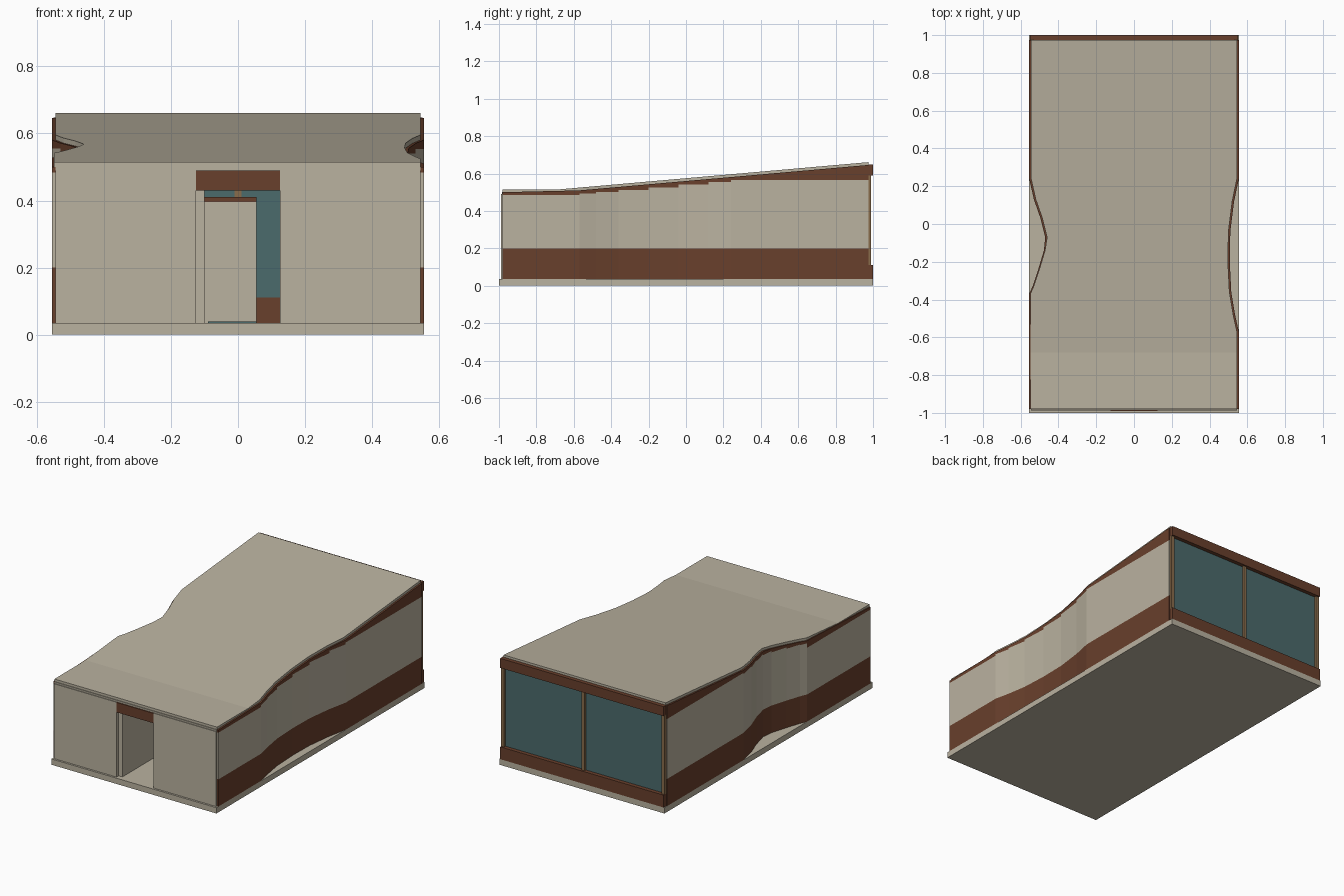
import bpy
import bmesh

cube = bpy.data.objects.get("Cube")
if cube:
    bpy.data.objects.remove(cube, do_unlink=True)


def material(name, rgb):
    mat = bpy.data.materials.new(name)
    mat.use_nodes = True
    mat.diffuse_color = (*rgb, 1)
    mat.node_tree.nodes["Principled BSDF"].inputs["Base Color"].default_value = (*rgb, 1)
    return mat


BEIGE = material("beige render", (0.49, 0.445, 0.35))
BROWN = material("dark brown timber", (0.14, 0.05, 0.025))
TEAL = material("teal glass", (0.07, 0.145, 0.15))
TAN = material("tan frame", (0.25, 0.15, 0.07))


def finish(name, bm, mats):
    bmesh.ops.recalc_face_normals(bm, faces=bm.faces)
    mesh = bpy.data.meshes.new(name)
    bm.to_mesh(mesh)
    bm.free()
    for mat in mats:
        mesh.materials.append(mat)
    obj = bpy.data.objects.new(name, mesh)
    bpy.context.collection.objects.link(obj)
    return obj


def add_prism(bm, bottom, top, index=0):
    """Closed solid between two matching rings of points."""
    low = [bm.verts.new(p) for p in bottom]
    high = [bm.verts.new(p) for p in top]
    n = len(low)
    faces = [bm.faces.new(low[::-1]), bm.faces.new(high)]
    for i in range(n):
        j = (i + 1) % n
        faces.append(bm.faces.new((low[i], low[j], high[j], high[i])))
    for f in faces:
        f.material_index = index


def box(name, x, y, z, mat):
    ring = [(x[0], y[0]), (x[1], y[0]), (x[1], y[1]), (x[0], y[1])]
    bm = bmesh.new()
    add_prism(bm, [(*p, z[0]) for p in ring], [(*p, z[1]) for p in ring])
    return finish(name, bm, [mat])


# Overall heights and the pinched plan outline, as (y, distance from centre)
FLOOR, BAND, ROOF_THICK, BREAK = 0.035, 0.2, 0.015, -0.68
FRONT, BACK, HALF = -0.98, 0.975, 0.555
LEFT_SIDE = [(FRONT, HALF), (-0.57, HALF), (-0.48, 0.535), (-0.36, 0.515),
             (-0.2, 0.507), (-0.04, 0.51), (0.12, 0.53), (0.24, HALF), (BACK, HALF)]
RIGHT_SIDE = [(FRONT, HALF), (-0.37, HALF), (-0.33, 0.537), (-0.24, 0.507),
              (-0.14, 0.477), (-0.07, 0.47), (0.03, 0.495), (0.13, 0.53),
              (0.24, HALF), (BACK, HALF)]


def roof_top(y):
    return 0.515 + max(0, y - BREAK) * 0.088


def edge(points, y):
    for (y0, x0), (y1, x1) in zip(points, points[1:]):
        if y <= y1:
            return x0 + (x1 - x0) * (y - y0) / (y1 - y0)
    return points[-1][1]


# Side walls: brown base, beige middle with a stepped top, brown fascia
def side_wall(name, points, sign):
    bm = bmesh.new()
    for (y0, x0), (y1, x1) in zip(points, points[1:]):
        ring = [(sign * x0, y0), (sign * x1, y1),
                (sign * (x1 - 0.02), y1), (sign * (x0 - 0.02), y0)]
        step = roof_top(y0) - ROOF_THICK - 0.016
        under = [roof_top(p[1]) - ROOF_THICK for p in ring]
        levels = [[FLOOR] * 4, [BAND] * 4, [step] * 4, under]
        for i, (low, high) in enumerate(zip(levels, levels[1:])):
            add_prism(bm, [(*p, z) for p, z in zip(ring, low)],
                      [(*p, z) for p, z in zip(ring, high)], 1 if i == 1 else 0)
    finish(name, bm, [BROWN, BEIGE])


side_wall("left_wall", LEFT_SIDE, 1)
side_wall("right_wall", RIGHT_SIDE, -1)


# Roof: level over the entrance, then rising to the back
def build_roof():
    ys = sorted({p[0] for p in LEFT_SIDE + RIGHT_SIDE} | {BREAK})
    bm = bmesh.new()
    rows = []
    for y in ys:
        xl = edge(LEFT_SIDE, y) - 0.01
        xr = 0.006 - edge(RIGHT_SIDE, y) + (0.004 if y > -0.1 else 0)
        z = roof_top(y)
        ring = [(xr, z - ROOF_THICK), (xl, z - ROOF_THICK), (xl, z), (xr, z)]
        rows.append([bm.verts.new((x, y, h)) for x, h in ring])
    for a, b in zip(rows, rows[1:]):
        for i in range(4):
            j = (i + 1) % 4
            bm.faces.new((a[i], a[j], b[j], b[i]))
    bm.faces.new(rows[0])
    bm.faces.new(rows[-1][::-1])
    finish("roof", bm, [BEIGE])


build_roof()
box("floor_slab", (-HALF, HALF), (-1, 1), (0, FLOOR), BEIGE)

# Front wall with doorway
DOOR, WALL_Y = 0.125, (-0.988, -0.968)
box("front_wall_left", (DOOR, 0.545), WALL_Y, (FLOOR, 0.49), BEIGE)
box("front_wall_right", (-0.545, -DOOR), WALL_Y, (FLOOR, 0.49), BEIGE)
box("front_header", (-0.545, 0.545), (-0.984, -0.968), (0.49, 0.5), BEIGE)
box("door_lintel", (-DOOR, DOOR), (-0.99, -0.968), (0.43, 0.49), BROWN)

# Interior partitions
box("hall_wall", (-DOOR, -0.1), (-0.968, -0.4), (FLOOR, 0.43), BEIGE)
box("inner_wall", (-0.1, 0.055), (-0.1, -0.08), (FLOOR, 0.395), BEIGE)
box("inner_wall_cap", (-0.1, 0.055), (-0.1, -0.08), (0.395, 0.41), BROWN)
box("floor_panel", (-0.09, 0.055), (-0.62, -0.3), (FLOOR, 0.039), TEAL)

# Glazed back wall
box("back_sill", (-0.55, 0.55), (0.965, 1), (FLOOR, 0.11), BROWN)
box("back_beam", (-0.55, 0.55), (0.976, 1), (0.59, 0.648), BROWN)
box("back_soffit", (-0.535, 0.535), (0.965, 0.976), (0.59, 0.643), BROWN)
box("back_glass", (-0.535, 0.535), (0.968, 0.976), (0.11, 0.59), TEAL)
for label, x in (("left", 0.54), ("middle", 0), ("right", -0.54)):
    box(label + "_back_post", (x - 0.01, x + 0.01), (0.966, 0.99), (0.11, 0.59), TAN)
